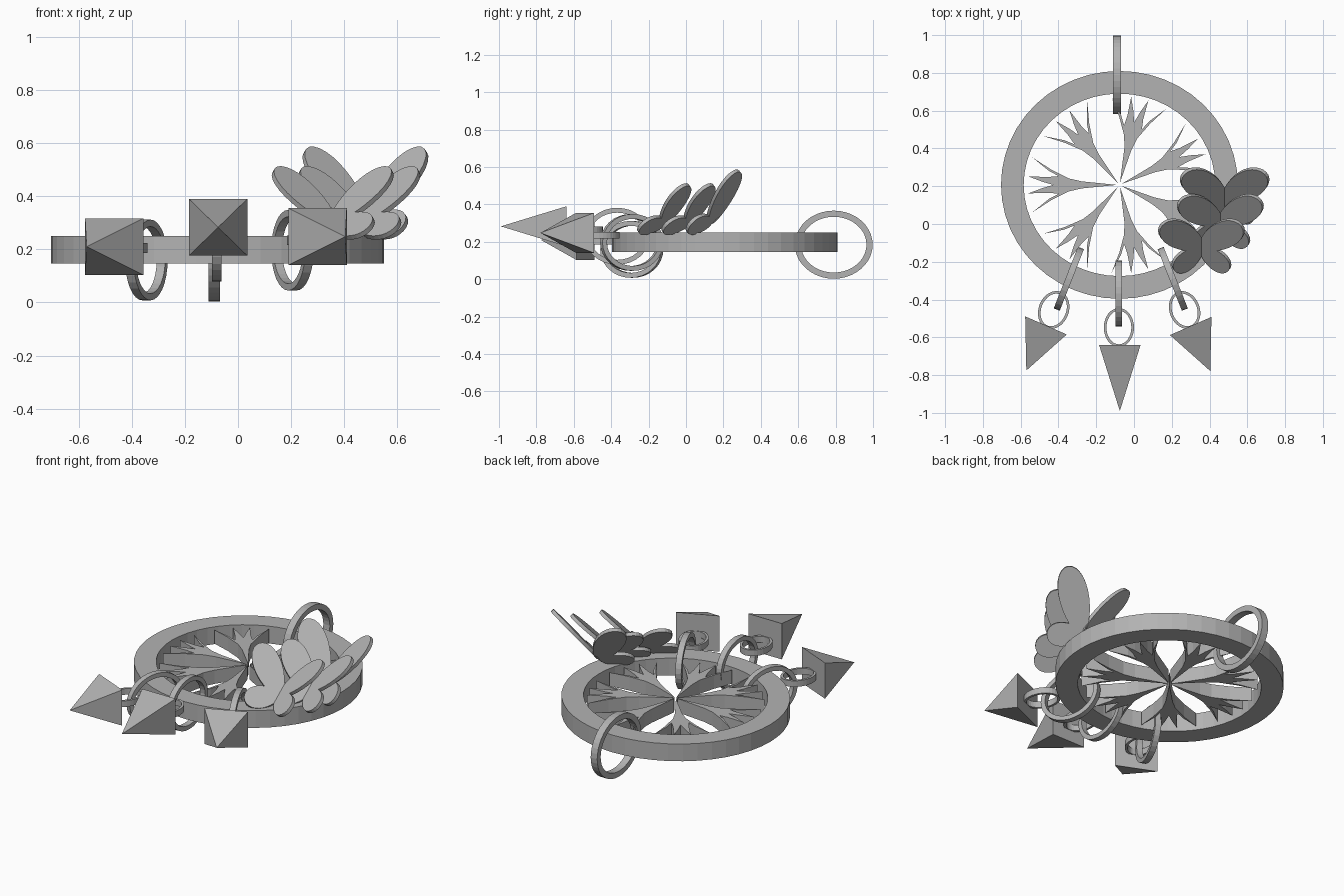
import bpy, bmesh
from math import sin, cos, pi, radians
from mathutils import Vector as V

if "Cube" in bpy.data.objects:
    bpy.data.objects.remove(bpy.data.objects["Cube"])

mat = bpy.data.materials.new("grey_metal")
mat.diffuse_color = (0.45, 0.45, 0.45, 1)
mat.use_nodes = True
mat.node_tree.nodes["Principled BSDF"].inputs["Base Color"].default_value = mat.diffuse_color


def finish(name, bm):
    bmesh.ops.recalc_face_normals(bm, faces=bm.faces)
    me = bpy.data.meshes.new(name)
    bm.to_mesh(me)
    bm.free()
    me.materials.append(mat)
    ob = bpy.data.objects.new(name, me)
    bpy.context.collection.objects.link(ob)
    return ob


def ring(name, c, u, v, ru, rv, wall, depth, n=40):
    """Flat band with a rectangular section, lying in the u-v plane."""
    c, u, v = V(c), V(u).normalized(), V(v).normalized()
    w = u.cross(v)
    bm = bmesh.new()
    rows = []
    for i in range(n):
        a = 2 * pi * i / n
        row = []
        for inset, h in ((0, -1), (0, 1), (wall, 1), (wall, -1)):
            p = c + u * (ru - inset) * cos(a) + v * (rv - inset) * sin(a) + w * h * depth / 2
            row.append(bm.verts.new(p))
        rows.append(row)
    for i in range(n):
        p, q = rows[i], rows[(i + 1) % n]
        for k in range(4):
            bm.faces.new((p[k], q[k], q[(k + 1) % 4], p[(k + 1) % 4]))
    return finish(name, bm)


def plate(name, pts, offset):
    """Flat outline extruded by an offset vector."""
    bm = bmesh.new()
    lo = [bm.verts.new(p) for p in pts]
    hi = [bm.verts.new(V(p) + offset) for p in pts]
    bm.faces.new(lo)
    bm.faces.new(hi)
    n = len(pts)
    for i in range(n):
        bm.faces.new((lo[i], lo[(i + 1) % n], hi[(i + 1) % n], hi[i]))
    return finish(name, bm)


X, Y, Z = V((1, 0, 0)), V((0, 1, 0)), V((0, 0, 1))

# Main hoop and hanging loop
CX, CY = -0.077, 0.207
ring("main_hoop", (CX, CY, 0.198), X, Y, 0.627, 0.603, 0.12, 0.103, 48)
ring("top_loop", (-0.09, 0.79, 0.185), Y, Z, 0.208, 0.182, 0.033, 0.043)

# Seven branching web spokes (radius, angle in degrees)
half = [(0.2, 5.5), (0.27, 7.5), (0.37, 13), (0.485, 18), (0.38, 11.5), (0.325, 8.5),
        (0.38, 6.5), (0.485, 5.5), (0.41, 2.5)]
outline = ([(0.012, 0)] + half + [(0.35, 0)] + [(r, -a) for r, a in reversed(half)])
for i in range(7):
    base = pi + 2 * pi * i / 7
    pts = [(CX + r * cos(base + radians(a)), CY + 0.97 * r * sin(base + radians(a)), 0.158)
           for r, a in outline]
    plate("web_spoke", pts, Z * 0.082)

# Three pendants: upright link, flat link and spike
pendants = [  # link centre, direction, flat link centre, spike base centre, length
    ((-0.345, -0.29, 0.16), (-0.13, -0.33, 0), (-0.425, -0.455, 0.205), (-0.466, -0.537, 0.21), 0.26),
    ((-0.08, -0.368, 0.23), (0, -1, 0), (-0.08, -0.548, 0.265), (-0.075, -0.64, 0.283), 0.35),
    ((0.205, -0.29, 0.197), (0.13, -0.33, 0), (0.268, -0.455, 0.235), (0.30, -0.54, 0.248), 0.26),
]
for c, d, flat_c, b, length in pendants:
    d = V(d).normalized()
    ring("upright_link", c, d, Z, 0.175, 0.152, 0.026, 0.034, 32)
    ring("flat_link", flat_c, d, d.cross(Z), 0.103, 0.08, 0.014, 0.036, 32)
    # Square spike, aimed along the base normal
    w = 0.11 if abs(d.x) < 0.01 else 0.12
    n = d if abs(d.x) < 0.01 else V((0.4 if d.x > 0 else -0.4, -0.917, 0))
    side = n.cross(Z)
    bm = bmesh.new()
    q = [bm.verts.new(V(b) + side * sx * w + Z * sz * 0.107)
         for sx, sz in ((-1, -1), (1, -1), (1, 1), (-1, 1))]
    tip = bm.verts.new(V(b) + n * length)
    bm.faces.new(q)
    for k in range(4):
        bm.faces.new((q[k], q[(k + 1) % 4], tip))
    finish("spike", bm)


def wing(name, root, tip, normal, hw):
    """Egg-shaped wing plate, fuller toward the tip."""
    axis = (tip - root) / 2
    across = normal.cross(axis).normalized()
    pts = []
    for i in range(28):
        a = 2 * pi * i / 28
        width = hw * sin(a) * (1 + 0.18 * cos(a))
        pts.append(root + axis * (1 + cos(a)) + across * width - normal * 0.01)
    plate(name, pts, normal * 0.02)


# Three butterflies: root, upper wing vector, lower wing vector, wing half widths
butterflies = [
    ((0.357, -0.12, 0.295), (0.213, 0.115, 0.21), (0.145, -0.125, -0.01), 0.075, 0.065),
    ((0.457, 0.01, 0.295), (0.213, 0.115, 0.21), (0.145, -0.125, -0.01), 0.075, 0.065),
    ((0.48, 0.13, 0.30), (0.215, 0.14, 0.28), (0.15, -0.115, -0.01), 0.08, 0.065),
]
for root, up, low, wu, wl in butterflies:
    for s in (1, -1):
        u, l = V((up[0] * s, up[1], up[2])), V((low[0] * s, low[1], low[2]))
        n = u.cross(l).normalized()
        wing("upper_wing", V(root), V(root) + u, n, wu)
        wing("lower_wing", V(root), V(root) + l, n, wl)
